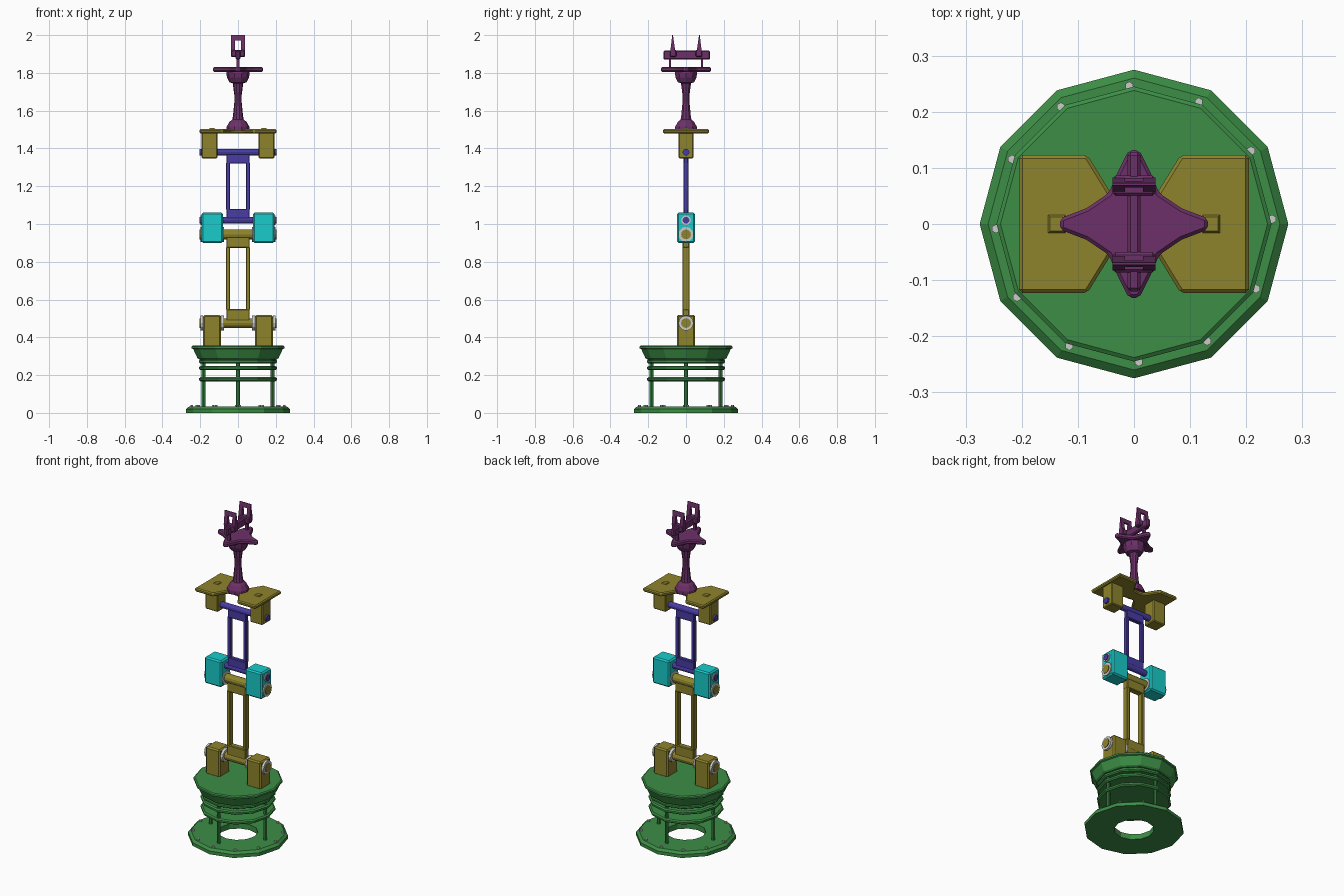
import bpy, bmesh, math
from mathutils import Matrix, Vector

if "Cube" in bpy.data.objects:
    bpy.data.objects.remove(bpy.data.objects["Cube"])


def material(name, rgb):
    m = bpy.data.materials.new(name)
    m.diffuse_color = (*rgb, 1)
    m.use_nodes = True
    m.node_tree.nodes["Principled BSDF"].inputs["Base Color"].default_value = m.diffuse_color
    return m


GREEN = material("green", (0.045, 0.27, 0.06))
OLIVE = material("olive", (0.27, 0.23, 0.025))
CYAN = material("cyan", (0.01, 0.6, 0.6))
INDIGO = material("indigo", (0.065, 0.045, 0.37))
PURPLE = material("purple", (0.15, 0.03, 0.14))


def finish(bm, name, mat, bevel=0):
    bmesh.ops.recalc_face_normals(bm, faces=bm.faces)
    me = bpy.data.meshes.new(name)
    bm.to_mesh(me)
    bm.free()
    ob = bpy.data.objects.new(name, me)
    bpy.context.collection.objects.link(ob)
    if mat:
        me.materials.append(mat)
    if bevel:
        b = ob.modifiers.new("edge", 'BEVEL')
        b.width, b.segments = bevel, 1
    return ob


def box(name, x, y, z, mat, bevel=0.006, top=(1, 1)):
    """Box from x, y, z ranges; top scales the upper face."""
    bm = bmesh.new()
    bmesh.ops.create_cube(bm, size=1)
    for v in bm.verts:
        s = top if v.co.z > 0 else (1, 1)
        v.co = Vector(((x[0] + x[1]) / 2 + v.co.x * (x[1] - x[0]) * s[0],
                       (y[0] + y[1]) / 2 + v.co.y * (y[1] - y[0]) * s[1],
                       (z[0] + z[1]) / 2 + v.co.z * (z[1] - z[0])))
    return finish(bm, name, mat, bevel)


def lathe(name, profile, sides, mat, closed=False):
    """Turn an (r, z) profile about z; open profiles get capped ends."""
    bm = bmesh.new()
    rings = [[bm.verts.new((r * math.cos(2 * math.pi * i / sides),
                            r * math.sin(2 * math.pi * i / sides), z))
              for i in range(sides)] for r, z in profile]
    pairs = list(zip(rings, rings[1:]))
    if closed:
        pairs.append((rings[-1], rings[0]))
    else:
        bm.faces.new(rings[0])
        bm.faces.new(rings[-1])
    for a, b in pairs:
        for i in range(sides):
            j = (i + 1) % sides
            bm.faces.new((a[i], a[j], b[j], b[i]))
    return finish(bm, name, mat)


def rod(name, r, a, b, mat, sides=12):
    a, b = Vector(a), Vector(b)
    bm = bmesh.new()
    rot = (b - a).to_track_quat('Z', 'Y').to_matrix().to_4x4()
    bmesh.ops.create_cone(bm, cap_ends=True, segments=sides, radius1=r, radius2=r,
                          depth=(b - a).length, matrix=Matrix.Translation((a + b) / 2) @ rot)
    return finish(bm, name, mat)


def plate(name, pts, z0, z1, mat, bevel):
    """Extrude an outline given in one quadrant and mirrored to the others."""
    half = pts + [(-x, y) for x, y in reversed(pts) if x > 0]
    loop = half + [(-x, -y) for x, y in half]
    bm = bmesh.new()
    f = bm.faces.new([bm.verts.new((x, y, z0)) for x, y in loop])
    ext = bmesh.ops.extrude_face_region(bm, geom=[f])['geom']
    bmesh.ops.translate(bm, vec=(0, 0, z1 - z0),
                        verts=[g for g in ext if isinstance(g, bmesh.types.BMVert)])
    return finish(bm, name, mat, bevel)


def collar(name, z, r_in, r_out, x0, x1):
    ob = lathe(name, [(r_in, x0), (r_out, x0), (r_out, x1), (r_in, x1)], 12, None, True)
    ob.data.transform(Matrix.Translation((0, 0, z)) @ Matrix.Rotation(math.pi / 2, 4, 'Y'))


def link(name, z_low, z_high, low_block, high_block, r, t, mat):
    """Two cross pins, two end blocks and two side bars."""
    for tag, z in (("lower", z_low), ("upper", z_high)):
        rod(f"{name}_{tag}_pin", r, (-0.203, 0, z), (0.203, 0, z), mat)
    box(f"{name}_lower_block", (-0.062, 0.062), (-t, t), low_block, mat, 0.004)
    box(f"{name}_upper_block", (-0.062, 0.062), (-t, t), high_block, mat, 0.004)
    for s in (-1, 1):
        box(f"{name}_side_bar", (s * 0.053 - 0.01, s * 0.053 + 0.01), (-t, t),
            (low_block[1] - 0.005, high_block[0] + 0.005), mat, 0.003)


def side(s, a, b):
    return tuple(sorted((s * a, s * b)))


# Base: flange, bolts, posts, stacked rings and turntable
lathe("base_flange", [(0.11, 0), (0.275, 0), (0.275, 0.02), (0.26, 0.033), (0.11, 0.033)],
      12, GREEN, True)
for i in range(12):
    a = math.radians(i * 30 + 2)
    x, y = 0.246 * math.cos(a), 0.246 * math.sin(a)
    rod("flange_bolt", 0.008, (x, y, 0.02), (x, y, 0.041), None, 6)
for x, y in ((0.183, 0), (-0.183, 0), (0, 0.183), (0, -0.183)):
    rod("base_post", 0.01, (x, y, 0.03), (x, y, 0.3), GREEN, 8)
for z in (0.178, 0.237, 0.272):
    lathe("base_ring", [(0.198, z - 0.011), (0.206, z - 0.005), (0.206, z + 0.005),
                        (0.198, z + 0.011)], 12, GREEN)
lathe("turntable", [(0.205, 0.283), (0.215, 0.29), (0.237, 0.338), (0.245, 0.342),
                    (0.245, 0.352), (0.238, 0.357)], 12, GREEN)

# Paired brackets, elbow blocks and top brackets
for s in (-1, 1):
    box("shoulder_bracket", side(s, 0.09, 0.185), (-0.048, 0.048), (0.35, 0.518), OLIVE, 0.008)
    box("elbow_block", side(s, 0.08, 0.192), (-0.048, 0.048), (0.9, 1.06), CYAN, 0.008)
    box("wrist_bracket", side(s, 0.108, 0.192), (-0.04, 0.04), (1.348, 1.49), OLIVE, 0.005)
    box("plate_stud", side(s, 0.115, 0.16), (-0.023, 0.023), (1.49, 1.508), OLIVE, 0, (0.55, 0.55))
    for z in (0.475, 0.945):
        for x0, x1 in ((0.075, 0.092), (0.184, 0.199)):
            collar("pin_collar", z, 0.026, 0.04, *side(s, x0, x1))
    collar("elbow_upper_collar", 1.02, 0.018, 0.026, *side(s, 0.188, 0.198))

# Arm links
link("lower_arm", 0.475, 0.945, (0.455, 0.55), (0.873, 0.965), 0.026, 0.018, OLIVE)
link("upper_arm", 1.02, 1.38, (1.005, 1.08), (1.32, 1.375), 0.018, 0.013, INDIGO)

# Bow-tie wrist plate
plate("wrist_plate", [(0.205, 0.123), (0.083, 0.123), (0.035, 0.045), (0, 0.04)],
      1.48, 1.502, OLIVE, 0.006)

# Waisted stem with domed foot and ball head
lathe("wrist_stem", [(0.062, 1.495), (0.06, 1.515), (0.046, 1.54), (0.03, 1.553), (0.027, 1.57),
                     (0.019, 1.65), (0.019, 1.68), (0.028, 1.745), (0.045, 1.75),
                     (0.058, 1.775), (0.062, 1.8), (0.055, 1.82)], 10, PURPLE)

# Four-pointed palm, rail and looped fingers
plate("palm_star", [(0.132, 0.01), (0.085, 0.028), (0.045, 0.055), (0.028, 0.095), (0.009, 0.132)],
      1.806, 1.832, PURPLE, 0.006)
box("gripper_rail", (-0.012, 0.012), (-0.12, 0.128), (1.87, 1.918), PURPLE, 0.006)
for s in (-1, 1):
    yc = s * 0.085
    box("rail_post", (-0.009, 0.009), (yc - 0.006, yc + 0.006), (1.825, 1.875), PURPLE, 0)
    y = side(s, 0.05, 0.086)
    box("finger_base", (-0.038, 0.038), y, (1.885, 1.922), PURPLE, 0.005)
    # Upright loop tapering to a thin tip
    bm = bmesh.new()
    outer = [(-0.038, 1.915), (0.038, 1.915), (0.038, 2.0), (-0.038, 2.0)]
    inner = [(-0.016, 1.92), (0.016, 1.92), (0.016, 1.972), (-0.016, 1.972)]

    def y_at(z, edge):
        t = max(0, (z - 1.915) / 0.085)
        return s * (0.057 + 0.012 * t if edge else 0.083 - 0.010 * t)

    g = [[[bm.verts.new((x, y_at(z, e), z)) for x, z in loop] for e in (0, 1)]
         for loop in (outer, inner)]
    for i in range(4):
        j = (i + 1) % 4
        for p, q in ((g[0][0], g[0][1]), (g[1][0], g[1][1]),
                     (g[0][0], g[1][0]), (g[0][1], g[1][1])):
            bm.faces.new((p[i], p[j], q[j], q[i]))
    finish(bm, "finger_loop", PURPLE)
